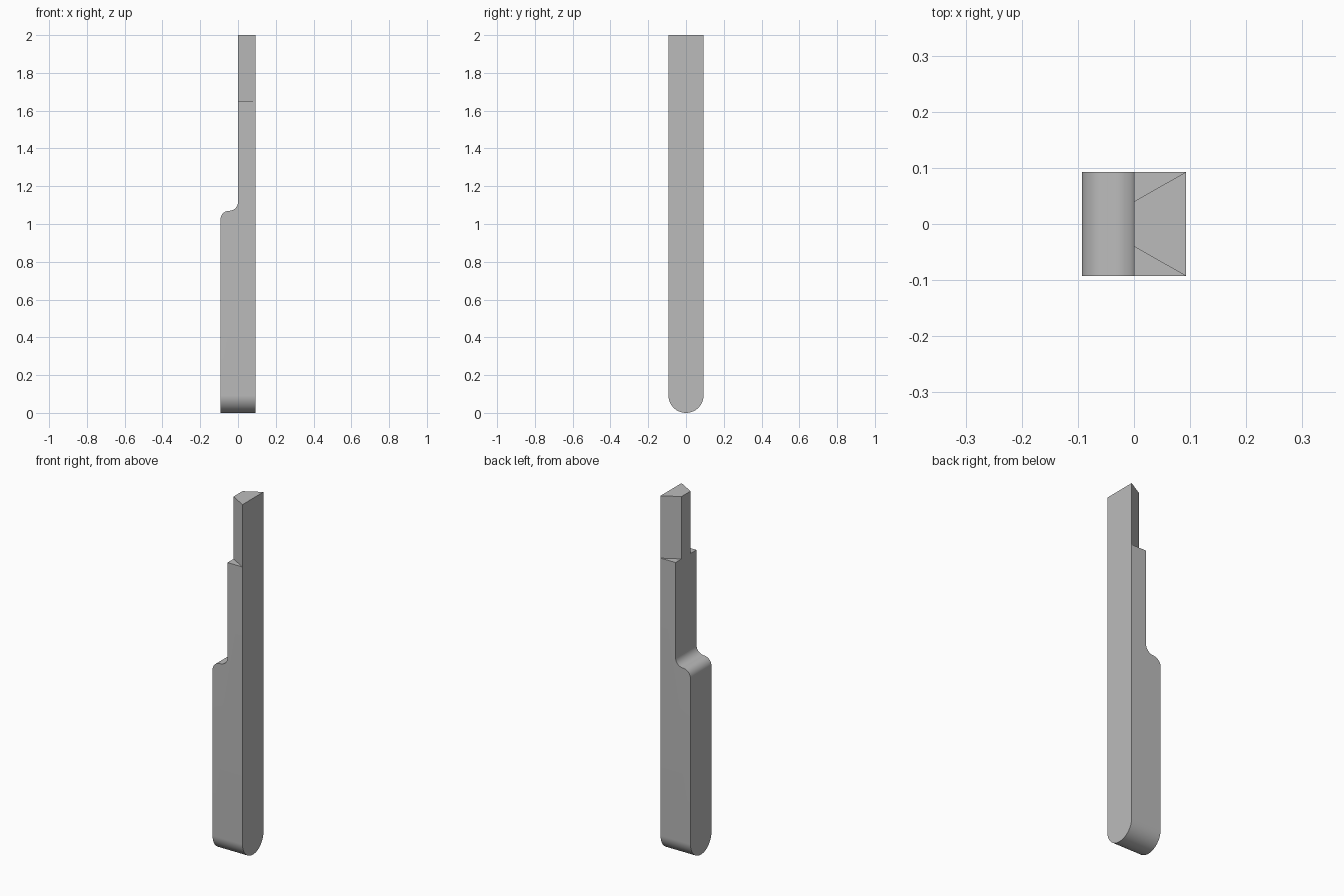
import bpy, bmesh
from math import sin, cos, pi
from mathutils import Vector

if "Cube" in bpy.data.objects:
    bpy.data.objects.remove(bpy.data.objects["Cube"], do_unlink=True)

R = 0.093        # half width of the square bar, radius of its round foot
F = R / 2        # fillet radius of the shoulder
SHOULDER = 1.07  # height of the shoulder
LEDGE = 1.65     # where the tapered tip begins
TOP = 2.0


def arc(cx, cz, r, start, end, steps=16):
    angles = [start + (end - start) * i / steps for i in range(steps + 1)]
    return [(cx + r * cos(a), cz + r * sin(a)) for a in angles]


def prism(name, outline, place, direction):
    """Extrude a flat outline, placed in space by a function, along a direction."""
    bm = bmesh.new()
    face = bm.faces.new([bm.verts.new(place(*p)) for p in outline])
    extruded = bmesh.ops.extrude_face_region(bm, geom=[face])["geom"]
    bmesh.ops.translate(bm, vec=Vector(direction),
                        verts=[v for v in extruded if isinstance(v, bmesh.types.BMVert)])
    bmesh.ops.recalc_face_normals(bm, faces=bm.faces)
    mesh = bpy.data.meshes.new(name)
    bm.to_mesh(mesh)
    bm.free()
    obj = bpy.data.objects.new(name, mesh)
    bpy.context.collection.objects.link(obj)
    return obj


def cut(target, cutter, operation):
    bpy.context.view_layer.objects.active = target
    mod = target.modifiers.new("cut", "BOOLEAN")
    mod.operation, mod.solver, mod.object = operation, "EXACT", cutter
    bpy.ops.object.modifier_apply(modifier=mod.name)
    bpy.data.objects.remove(cutter, do_unlink=True)


grey = bpy.data.materials.new("grey")
grey.use_nodes = True
grey.diffuse_color = (0.5, 0.5, 0.5, 1)
grey.node_tree.nodes["Principled BSDF"].inputs["Base Color"].default_value = grey.diffuse_color

# Bar with a round foot, seen from the side
bar = prism("stepped_bar", arc(0, R, R, pi, 2 * pi, 40) + [(R, TOP), (-R, TOP)],
            lambda y, z: (-R, y, z), (2 * R, 0, 0))

# Notch above the shoulder: convex then concave fillet up to the thin half
notch = ([(-1, SHOULDER - F), (-R, SHOULDER - F)]
         + arc(-F, SHOULDER - F, F, pi, pi / 2)[1:]
         + arc(-F, SHOULDER + F, F, -pi / 2, 0)[1:]
         + [(0, TOP + 1), (-1, TOP + 1)])
cut(bar, prism("notch_cutter", notch, lambda x, z: (x, -1, z), (0, 2, 0)), "DIFFERENCE")

# Tapered tip: slanted slices off the front and back
slope = (R - 0.04) / R
for side in (-1, 1):
    slice_outline = [(R, R), (-R, 0.04 - slope * R), (-R, 1), (R, 1)]
    cut(bar, prism("tip_cutter", slice_outline,
                   lambda x, y: (x, side * y, LEDGE), (0, 0, 1)), "DIFFERENCE")

bar.data.materials.clear()
bar.data.materials.append(grey)
bpy.ops.object.select_all(action="DESELECT")
bar.select_set(True)
bpy.context.view_layer.objects.active = bar
bpy.ops.object.shade_smooth_by_angle(angle=pi / 6)
